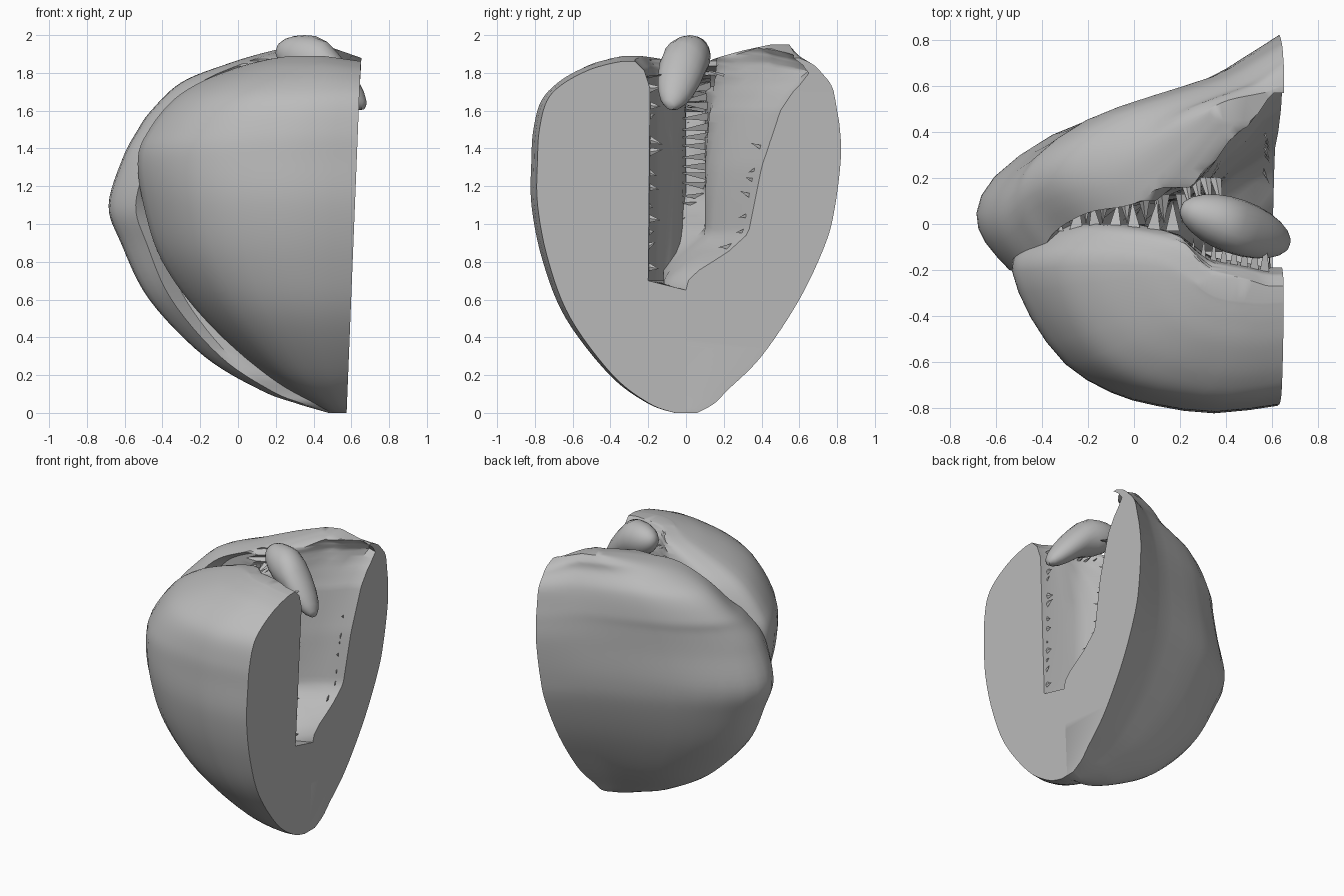
import bpy, bmesh, math, random
from mathutils import Vector

if "Cube" in bpy.data.objects:
    bpy.data.objects.remove(bpy.data.objects["Cube"])

random.seed(4)
grey = bpy.data.materials.new("warm grey")
grey.diffuse_color = (0.5, 0.5, 0.5, 1)
grey.use_nodes = True
grey.node_tree.nodes["Principled BSDF"].inputs["Base Color"].default_value = grey.diffuse_color


def cut_x(z):
    return 0.575 + 0.04 * z


def clamp(v):
    return max(0.0, min(1.0, v))


def table(pts, z):
    """Piecewise linear lookup."""
    if z <= pts[0][0]:
        return pts[0][1]
    for (a, u), (b, v) in zip(pts, pts[1:]):
        if z <= b:
            return u + (v - u) * (z - a) / (b - a)
    return pts[-1][1]


def finish(name, bm, angle=35):
    bmesh.ops.recalc_face_normals(bm, faces=bm.faces)
    me = bpy.data.meshes.new(name)
    bm.to_mesh(me)
    bm.free()
    me.materials.append(grey)
    ob = bpy.data.objects.new(name, me)
    bpy.context.collection.objects.link(ob)
    bpy.ops.object.select_all(action='DESELECT')
    ob.select_set(True)
    bpy.context.view_layer.objects.active = ob
    bpy.ops.object.shade_smooth_by_angle(angle=math.radians(angle))


def smooth_rows(rows, k=6):
    """Catmull-Rom refinement of a table of levels."""
    out = []
    for i in range(len(rows) - 1):
        p = [rows[max(0, min(len(rows) - 1, i + d))] for d in (-1, 0, 1, 2)]
        for s in range(k):
            t = s / k
            out.append([0.5 * (2 * b + (c - a) * t + (2 * a - 5 * b + 4 * c - d) * t * t
                               + (3 * b - a - 3 * c + d) * t ** 3) for a, b, c, d in zip(*p)])
    return out + [rows[-1]]


def lobe(name, levels, section, inner, droop):
    # section = (t along x, g across y); levels = (z, x min, y inner, y outer)
    pts = smooth_rows(section, 2)
    bm = bmesh.new()
    loops = []
    for z, x0, yi, yo in smooth_rows(levels):
        xc = cut_x(z)
        ring = [(x0 + (xc - x0) * t, yi + (yo - yi) * g) for t, g in pts]
        # inner wall, from the cut face back to the start of the outer curve
        for t in (1, 0.93, 0.86, 0.79, 0.72, 0.65, 0.55, 0.45, 0.35, 0.25, 0.18):
            x = x0 + (xc - x0) * t
            ring.append((x, inner(x, z, t, yi)))
        # the crown sinks slightly towards the cut face
        k = droop * clamp((z - 1.7) / 0.2)
        loops.append([bm.verts.new((x, y, z - k * max(0, x - 0.45))) for x, y in ring])
    n = len(loops[0])
    for a, b in zip(loops, loops[1:]):
        for i in range(n):
            j = (i + 1) % n
            bm.faces.new((a[i], a[j], b[j], b[i]))
    caps = [bm.faces.new(loops[0]), bm.faces.new(loops[-1])]
    bmesh.ops.triangulate(bm, faces=caps)
    finish(name, bm)


FRONT_EDGE = [(0.66, 0), (0.7, -0.2), (1.72, -0.19), (1.83, -0.22), (1.89, -0.27)]
BACK_EDGE = [(0.69, 0), (0.75, 0.06), (0.85, 0.22), (0.95, 0.33), (1.3, 0.4), (1.6, 0.5),
             (1.75, 0.6), (1.85, 0.65), (1.91, 0.62), (1.95, 0.57)]
CLEFT_FLOOR = [(-0.4, 1.55), (-0.2, 1.35), (0, 1.15), (0.1, 0.82), (0.5, 0.68)]


def front_inner(x, z, t, yi):
    k = table([(0.05, 0), (0.2, 0.25), (0.32, 0.75), (0.5, 0.9), (0.58, 1)], x)
    return min(yi, table(FRONT_EDGE, z) * k)


def back_inner(x, z, t, yi):
    edge = table(BACK_EDGE, z)
    if t == 1:
        return edge
    k = table([(0.25, 0.25), (0.36, 0.45), (0.42, 0.62), (0.5, 0.74), (0.6, 1)], x)
    wall = max(0.1, edge * k) if x > 0.1 else 0.1
    if x < -0.3:
        wall = 0.1 - 0.6 * (-0.3 - x)
    # the cleft floor climbs towards the closed side
    w = clamp((z - table(CLEFT_FLOOR, x)) / 0.18)
    low = -0.12 if x < 0.5 else -0.12 * clamp((0.6 - x) / 0.1)
    return max(yi, low + (wall - low) * w)


# two flesh lobes
lobe("front_lobe", [
    (0.0, 0.5, 0.0, -0.06), (0.05, 0.4, 0, -0.2), (0.2, 0.15, 0, -0.4),
    (0.5, -0.18, 0, -0.63), (0.8, -0.4, 0, -0.75), (1.1, -0.5, 0, -0.81),
    (1.35, -0.53, 0, -0.81), (1.5, -0.47, 0, -0.8), (1.65, -0.35, 0, -0.76),
    (1.75, -0.2, -0.02, -0.67), (1.83, 0.0, -0.06, -0.54), (1.87, 0.15, -0.12, -0.43),
    (1.89, 0.28, -0.24, -0.34)],
    [(0.12, 0.03), (0.03, 0.14), (0, 0.25), (0.07, 0.5), (0.2, 0.75),
     (0.37, 0.9), (0.54, 0.97), (0.76, 1.01), (1, 0.97)], front_inner, 0.15)
lobe("back_lobe", [
    (0.0, 0.48, -0.02, 0.06), (0.05, 0.31, -0.08, 0.15), (0.12, 0.12, -0.1, 0.22),
    (0.3, -0.18, -0.15, 0.4), (0.6, -0.47, -0.2, 0.6), (0.9, -0.62, -0.2, 0.74),
    (1.1, -0.685, -0.2, 0.79), (1.35, -0.61, -0.2, 0.82), (1.5, -0.53, -0.12, 0.815),
    (1.6, -0.46, -0.03, 0.8), (1.75, -0.3, 0.05, 0.77), (1.85, -0.05, 0.1, 0.72),
    (1.91, 0.15, 0.27, 0.68), (1.95, 0.33, 0.45, 0.6)],
    [(0.11, 0), (0.03, 0.12), (0, 0.25), (0.06, 0.41), (0.25, 0.59),
     (0.5, 0.71), (0.74, 0.81), (0.87, 0.9), (1, 1)], back_inner, 0.35)

# nub of the core hanging over the cleft, its tip bent down
bm = bmesh.new()
bmesh.ops.create_uvsphere(bm, u_segments=20, v_segments=12, radius=1)
q = Vector((0.8, -0.28, -0.25)).to_track_quat('Z', 'Y')
for v in bm.verts:
    p = v.co.copy()
    v.co = q @ Vector((p.x * 0.12, p.y * 0.13, p.z * 0.26)) + Vector((0.44, -0.01, 1.83))
    v.co.z -= 0.7 * max(0, v.co.x - 0.45)
top = max(v.co.z for v in bm.verts)
for v in bm.verts:
    v.co.z += 2.0 - top
finish("core_nub", bm)

# torn fibres: thin wedges along cleft and slot edges
bm = bmesh.new()


def fibre(base, tip, w):
    base, tip, w = Vector(base), Vector(tip), Vector(w)
    d = (tip - base).cross(w).normalized() * 0.015
    vs = [bm.verts.new(c) for c in (base - w, base + w, base + d, tip)]
    for f in ((0, 1, 2), (0, 1, 3), (1, 2, 3), (2, 0, 3)):
        bm.faces.new([vs[i] for i in f])


r = random.uniform
for i in range(16):  # bridging the cleft from above
    x = -0.42 + i * 0.042
    z = 1.5 + 0.28 * math.sin((x + 0.42) / 0.65 * 1.5)
    s = i % 2
    fibre((x, 0.13 if s else -0.03, z), (x + r(-.02, .02), 0.0 if s else 0.1, z - r(.0, .06)), (0.03, 0, 0.01))
for i in range(17):  # ladder down the inside of the cleft
    z = 0.88 + i * 0.053
    fibre((0.1, 0.13, z), (0.1, -0.04, z + r(-.03, .03)), (0.01, 0, 0.024))
for i in range(12):  # ragged slot edges at the cut face
    z = 0.78 + i * 0.085
    fibre((0.58, -0.23, z), (0.59, -0.15 + r(-.03, .03), z + r(-.04, .04)), (0, 0, 0.035))
    if i < 7:
        e = table(BACK_EDGE, z + 0.1)
        fibre((0.56, e, z + 0.1), (0.59, e - r(.06, .1), z + 0.1 + r(-.05, .05)), (0, 0, 0.02))
for i in range(8):  # beneath the nub
    x = 0.25 + i * 0.045
    fibre((x, -0.24, 1.78), (x + 0.01, -0.06, 1.8), (0.025, 0, 0))
    if i < 4:
        fibre((x - 0.03, 0.2, 1.78), (x, 0.05, 1.83), (0.025, 0, 0))
finish("torn_fibres", bm, 5)
